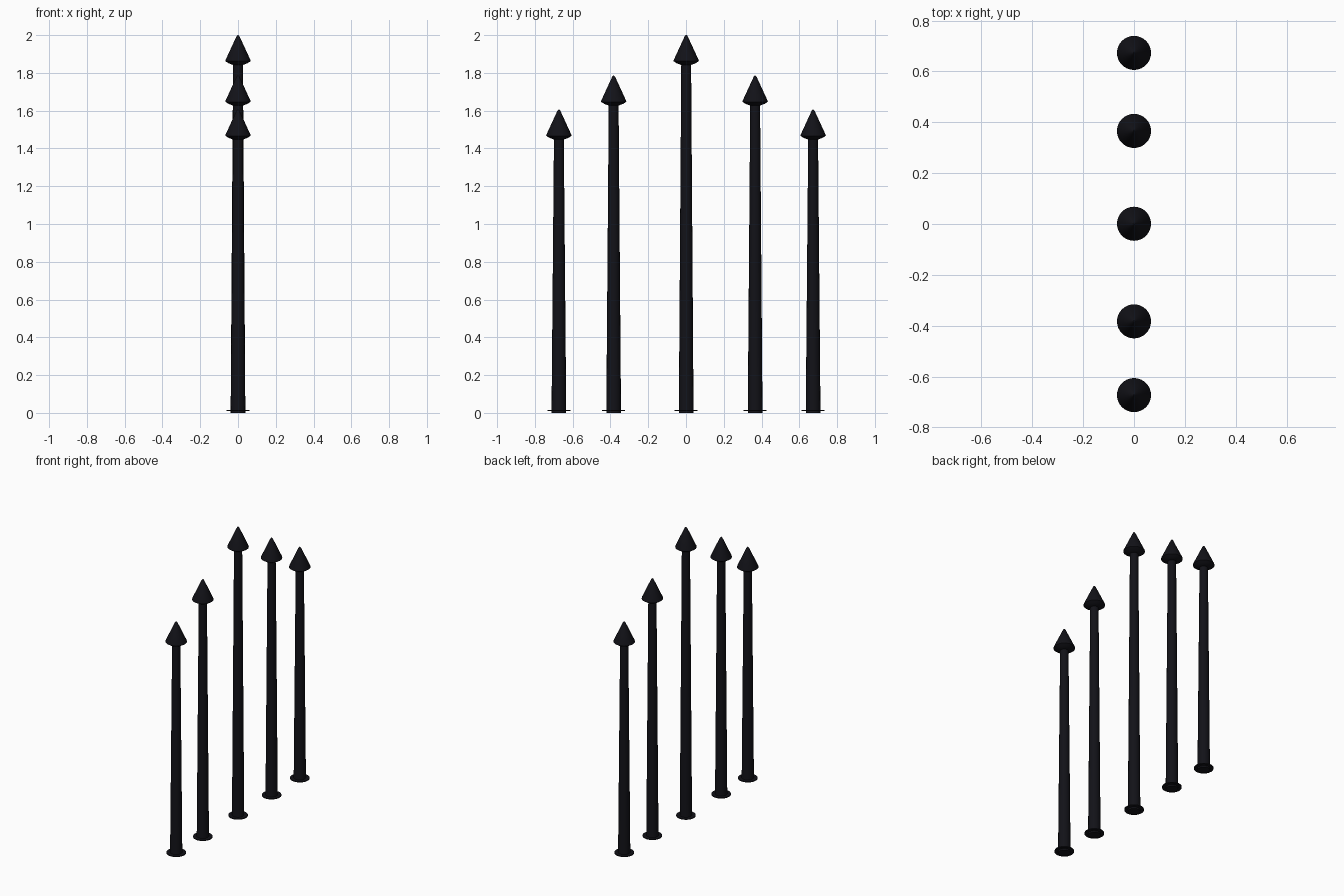
import bpy, bmesh, math

if "Cube" in bpy.data.objects:
    bpy.data.objects.remove(bpy.data.objects["Cube"])

mat = bpy.data.materials.new("black_iron")
mat.diffuse_color = (0.006, 0.006, 0.009, 1)
mat.use_nodes = True
mat.node_tree.nodes["Principled BSDF"].inputs["Base Color"].default_value = mat.diffuse_color


def lathe(name, profile, sides, y):
    """Closed solid of revolution from (radius, z) points, bottom to top."""
    bm = bmesh.new()
    rings = [[bm.verts.new((r * math.cos(2 * math.pi * i / sides),
                            r * math.sin(2 * math.pi * i / sides), z))
              for i in range(sides)] for r, z in profile]
    for a, b in zip(rings, rings[1:]):
        for i in range(sides):
            j = (i + 1) % sides
            bm.faces.new((a[i], a[j], b[j], b[i]))
    bm.faces.new(rings[0][::-1])
    bm.faces.new(rings[-1])
    mesh = bpy.data.meshes.new(name)
    bm.to_mesh(mesh)
    bm.free()
    mesh.materials.append(mat)
    obj = bpy.data.objects.new(name, mesh)
    obj.location.y = y
    bpy.context.collection.objects.link(obj)
    bpy.ops.object.select_all(action='DESELECT')
    obj.select_set(True)
    bpy.context.view_layer.objects.active = obj
    bpy.ops.object.shade_smooth_by_angle(angle=math.radians(30))


# Five spikes in a row: position and tip height
spikes = [(-0.673, 1.605), (-0.383, 1.785), (0.001, 2.0), (0.366, 1.785), (0.673, 1.605)]
for n, (y, h) in enumerate(spikes, 1):
    # tapered shaft
    lathe(f"shaft_{n}", [(0.039, 0), (0.026, h - 0.14)], 16, y)
    # thin ground collar
    lathe(f"base_disc_{n}", [(0.061, 0.010), (0.061, 0.016)], 32, y)
    # pointed head with a shallow convex underside and blunt tip
    lathe(f"spear_head_{n}", [(0.026, h - 0.158), (0.05, h - 0.149), (0.067, h - 0.138),
                              (0.066, h - 0.132), (0.008, h - 0.006), (0.003, h)], 32, y)
